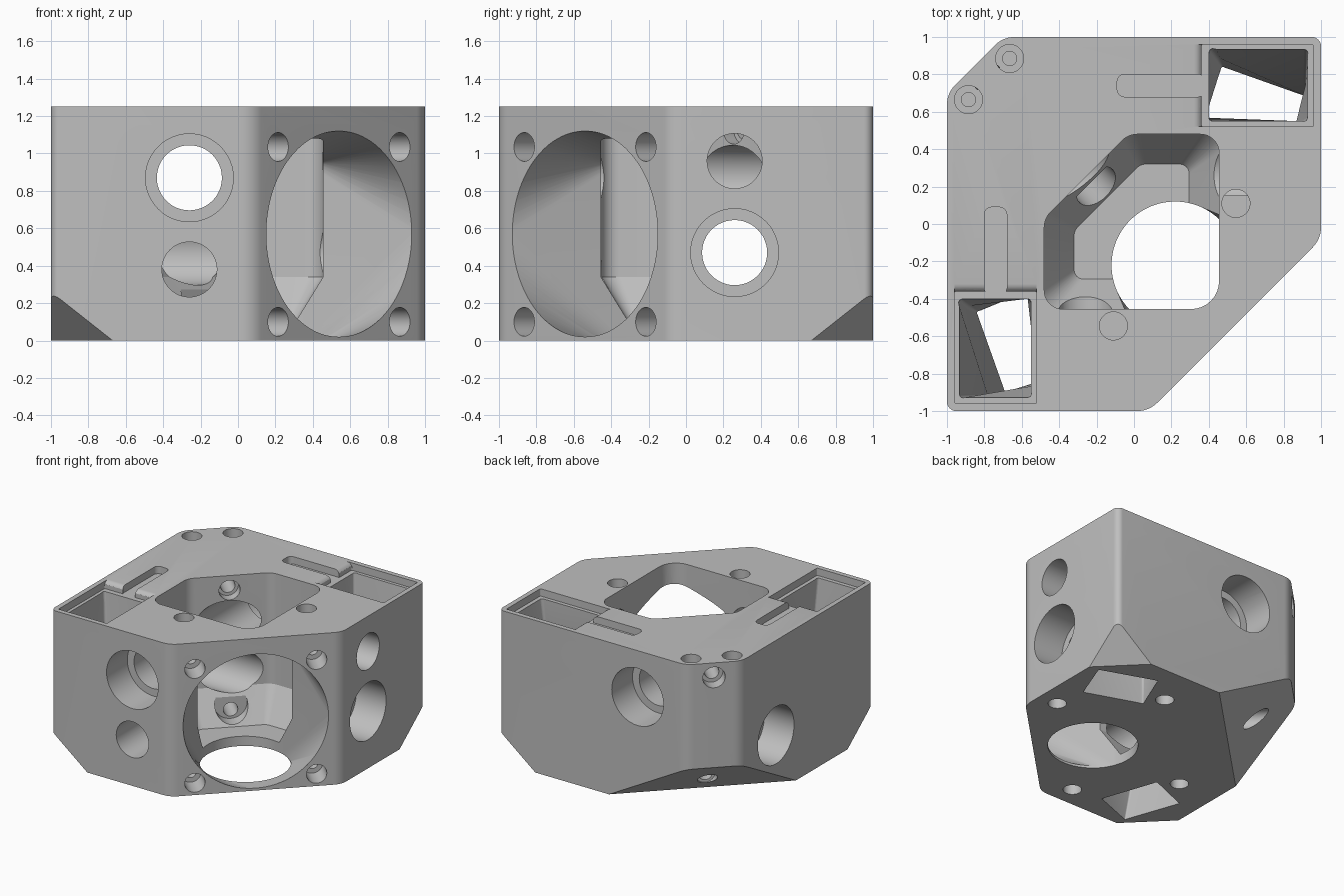
import bpy, bmesh, math
from mathutils import Vector, Matrix

cube = bpy.data.objects.get("Cube")
if cube:
    bpy.data.objects.remove(cube, do_unlink=True)

TOP = 1.25
# Reflection across the block's diagonal symmetry plane: (x, y) -> (-y, -x)
FLIP = Matrix(((0, -1, 0, 0), (-1, 0, 0, 0), (0, 0, 1, 0), (0, 0, 0, 1)))
OUT = Vector((1, -1, 0)).normalized()     # towards the big round opening
SIDE = Vector((1, 1, 0)).normalized()


def rounded(corners, steps=8):
    """Outline of (x, y, radius) corners with filleted corners."""
    ring = []
    for i, (x, y, r) in enumerate(corners):
        p = Vector((x, y))
        a = (Vector(corners[i - 1][:2]) - p).normalized()
        b = (Vector(corners[(i + 1) % len(corners)][:2]) - p).normalized()
        half = a.angle(b) / 2
        centre = p + (a + b).normalized() * r / math.sin(half)
        start = p + a * r / math.tan(half) - centre
        end = p + b * r / math.tan(half) - centre
        sweep = start.angle_signed(end)
        for k in range(steps + 1):
            ang = -sweep * k / steps
            c, s = math.cos(ang), math.sin(ang)
            ring.append(centre + Vector((start.x * c - start.y * s,
                                         start.x * s + start.y * c)))
    return ring


def loft(layers):
    """Closed solid through (ring, z) layers."""
    bm = bmesh.new()
    rings = [[bm.verts.new((p[0], p[1], z)) for p in ring] for ring, z in layers]
    n = len(rings[0])
    for lo, hi in zip(rings, rings[1:]):
        for i in range(n):
            j = (i + 1) % n
            bm.faces.new((lo[i], lo[j], hi[j], hi[i]))
    bm.faces.new(rings[0][::-1])
    bm.faces.new(rings[-1])
    return bm


def rod(start, end, r, segments=48):
    """Cylinder between two points."""
    start, end = Vector(start), Vector(end)
    axis = end - start
    bm = bmesh.new()
    place = Matrix.Translation((start + end) / 2) @ axis.to_track_quat('Z', 'Y').to_matrix().to_4x4()
    bmesh.ops.create_cone(bm, cap_ends=True, segments=segments, radius1=r,
                          radius2=r, depth=axis.length, matrix=place)
    return bm


def box(x0, x1, y0, y1, z0, z1, r=0.01):
    ring = rounded([(x0, y0, r), (x1, y0, r), (x1, y1, r), (x0, y1, r)])
    return loft([(ring, z0), (ring, z1)])


def to_object(bm, name):
    bmesh.ops.recalc_face_normals(bm, faces=bm.faces)
    mesh = bpy.data.meshes.new(name)
    bm.to_mesh(mesh)
    bm.free()
    obj = bpy.data.objects.new(name, mesh)
    bpy.context.collection.objects.link(obj)
    return obj


# Main block: outline prism with sliced lower corners
outline = rounded([(-1, -1, .05), (.08, -1, .15), (1, -.08, .15), (1, 1, .05),
                   (-.70, 1, .15), (-1, .70, .15)])
bm = loft([(outline, 0), (outline, TOP)])
for point, normal in [((.67, 1, 0), SIDE * .26 + Vector((0, 0, -.233))),
                      ((-.67, -1, 0), SIDE * -.26 + Vector((0, 0, -.233))),
                      ((0, 1, 0), OUT * -.39 + Vector((0, 0, -.495)))]:
    cut_geom = bmesh.ops.bisect_plane(
        bm, geom=bm.verts[:] + bm.edges[:] + bm.faces[:], dist=1e-5,
        plane_co=point, plane_no=normal, clear_outer=True)["geom_cut"]
    bmesh.ops.edgeloop_fill(bm, edges=[e for e in cut_geom if isinstance(e, bmesh.types.BMEdge)])
block = to_object(bm, "gearbox_block")
bpy.context.view_layer.objects.active = block
block.select_set(True)


def cut(bm, mirror=False):
    """Subtract a solid, and its reflection if asked."""
    twin = bm.copy() if mirror else None
    cutter = to_object(bm, "cutter")
    cutter.hide_render = True
    mod = block.modifiers.new("cut", 'BOOLEAN')
    mod.operation, mod.solver, mod.object = 'DIFFERENCE', 'EXACT', cutter
    bpy.ops.object.modifier_apply(modifier=mod.name)
    mesh = cutter.data
    bpy.data.objects.remove(cutter, do_unlink=True)
    bpy.data.meshes.remove(mesh)
    if twin:
        bmesh.ops.transform(twin, matrix=FLIP, verts=twin.verts)
        cut(twin)


# Central well with a funnelled floor
well = rounded([(-.48, -.455, .1), (.455, -.455, .15), (.455, .48, .1),
                (-.03, .48, .12), (-.48, .03, .12)])
floor = rounded([(-.32, -.295, .05), (.295, -.295, .05), (.295, .32, .05),
                 (.036, .32, .06), (-.32, -.036, .06)])
cut(loft([(floor, .08), (well, .34), (well, 1.3)]))

# Round opening on the wide corner face, hulled into an upright drum
bm = rod((.22, -.22, .02), (.22, -.22, .95), .34, 96)
centre = Vector((0, 0, .57))
rim = rod(centre + OUT * .764, centre + OUT * .768, .55, 96)
for v in rim.verts:
    bm.verts.new(v.co)
rim.free()
bmesh.ops.delete(bm, geom=bm.edges[:], context='EDGES_FACES')
bmesh.ops.convex_hull(bm, input=bm.verts[:])
cut(bm)
cut(rod((.22, -.22, -.1), (.22, -.22, .3), .34, 96))

# Four stepped screw holes around it
for u in (-.46, .46):
    for z in (.10, 1.035):
        face = OUT * .764 + SIDE * u + Vector((0, 0, z))
        cut(rod(face + OUT * .1, face - OUT * .18, .077))
        cut(rod(face, face - OUT * .28, .04))

# Shaft bores through the block, with bearing seats at both ends
for z, flip in ((.87, False), (.47, True)):
    solids = [rod((-.26, -1.1, z), (-.26, 1.1, z), .174)]
    solids += [rod((-.26, s * 1.1, z), (-.26, s * .73, z), .235) for s in (-1, 1)]
    for bm in solids:
        if flip:
            bmesh.ops.transform(bm, matrix=FLIP, verts=bm.verts)
        cut(bm)

# Plain side bores reaching the well
cut(rod((-.26, -1.1, .38), (-.26, -.3, .38), .147))
cut(rod((1.1, .26, .96), (.3, .26, .96), .147))

# Corner pockets: shallow ledge, rounded lead-in, wire groove and twisted chute
cut(box(.36, .96, .52, .96, TOP - .06, 1.3), True)
lead_in = []
for k in range(7):
    ang = math.pi / 2 * (1 - k / 6)
    x = .32 + .05 * math.sin(ang)
    lead_in.append(([(x, .52), (.4, .52), (.4, .96), (x, .96)],
                    TOP - .06 * (1 - math.cos(ang))))
lead_in.append((lead_in[-1][0], 1.3))
cut(loft(lead_in), True)
cut(box(-.09, .38, .68, .80, TOP - .06, 1.3, .04), True)
mouth = [(.40, .55, .02), (.93, .55, .02), (.93, .94, .02), (.40, .94, .02)]
throat = [(.385, .57, .02), (.86, .515, .02), (.925, .78, .02), (.44, .89, .02)]
outlet = [(.33, .50, .01), (.79, .34, .01), (.92, .68, .01), (.47, .84, .01)]
cut(loft([(rounded(outlet, 4), -.02), (rounded(throat, 4), .47),
          (rounded(mouth, 4), 1.22)]), True)

# Top holes beside the well, and stepped ones at the narrow corner
cut(rod((.545, .11, 1.3), (.545, .11, 1.06), .075), True)
cut(rod((-.665, .885, 1.3), (-.665, .885, 1.13), .075), True)
cut(rod((-.665, .885, 1.2), (-.665, .885, .95), .038), True)

# Mounting holes in the underside
cut(rod((.83, .09, -.1), (.83, .09, .2), .07), True)
cut(rod((.245, .652, -.1), (.245, .652, .2), .07), True)

# Diagonal tensioner holes through the narrow corner
high, low, recess = (Vector((0, 0, z)) for z in (1.13, .17, .22))
for h in (high, low):
    cut(rod(h - OUT * 1.3, h - OUT * .1, .055))
cut(rod(high - OUT * 1.3, high - OUT * 1.1, .085))
cut(rod(high - OUT * .44, high - OUT * .2, .08))
cut(rod(low - OUT * 1.3, low - OUT * .82, .075))
cut(rod(recess - OUT * .32, recess - OUT * .1, .125))

# Single grey finish
grey = bpy.data.materials.new("plain_grey")
grey.use_nodes = True
colour = (.52, .52, .52, 1)
grey.diffuse_color = colour
grey.node_tree.nodes["Principled BSDF"].inputs["Base Color"].default_value = colour
block.data.materials.clear()
block.data.materials.append(grey)
for poly in block.data.polygons:
    poly.material_index = 0
bpy.ops.object.shade_smooth_by_angle(angle=math.radians(30))
